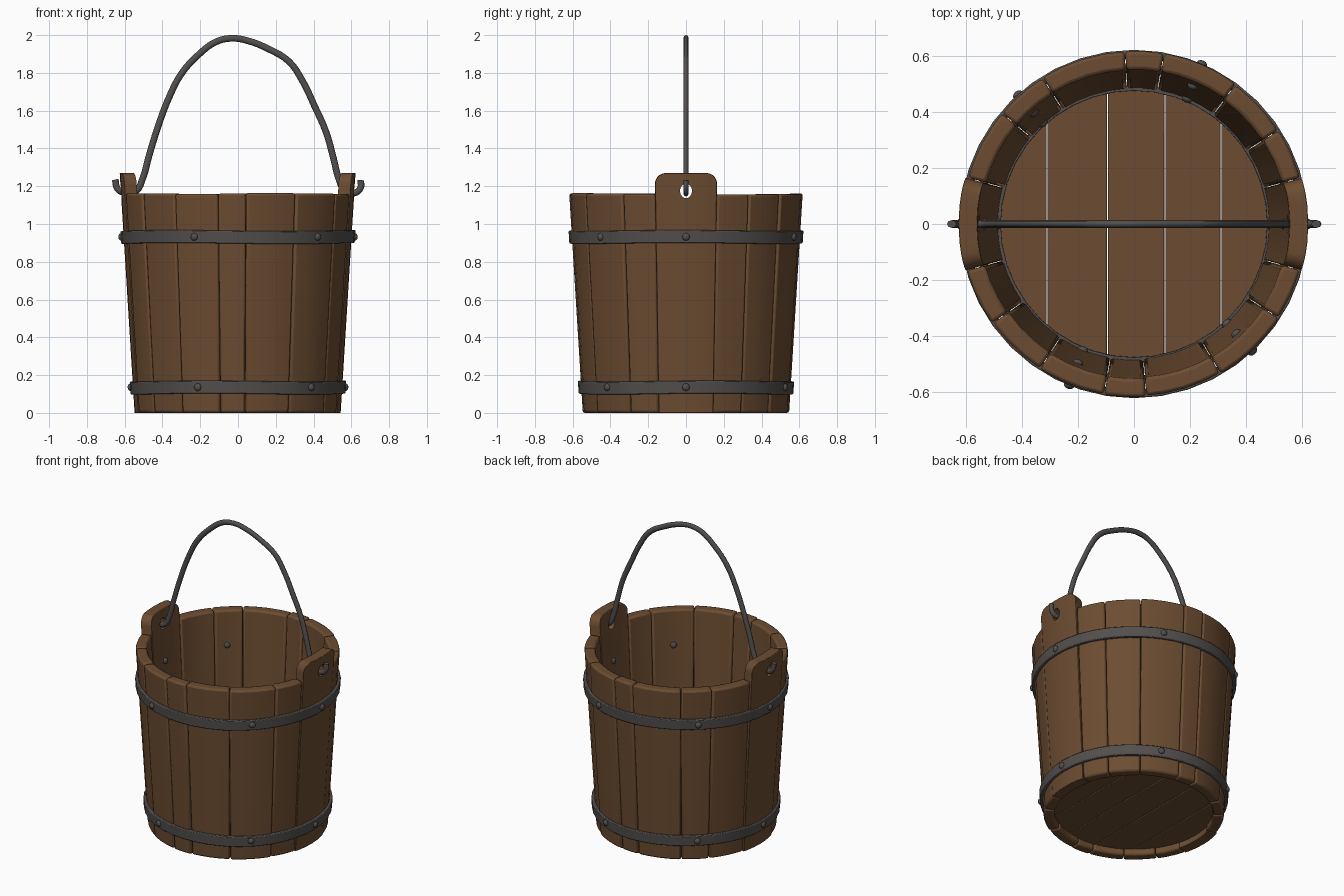
import bpy, bmesh, math, random
from math import sin, cos, radians, pi
from mathutils import Vector

random.seed(4)
old = bpy.data.objects.get("Cube")
if old:
    bpy.data.objects.remove(old, do_unlink=True)


def material(name, rgb, rough):
    m = bpy.data.materials.new(name)
    m.use_nodes = True
    m.diffuse_color = (*rgb, 1)
    bsdf = m.node_tree.nodes["Principled BSDF"]
    bsdf.inputs["Base Color"].default_value = (*rgb, 1)
    bsdf.inputs["Roughness"].default_value = rough
    return m


wood = material("brown_wood", (0.15, 0.073, 0.031), 0.8)
iron = material("dark_iron", (0.085, 0.078, 0.074), 0.6)

WALL = 0.067


def radius(z):
    """Outer radius of the tapered wall."""
    return 0.545 + 0.062 * z


def finish(bm, name, mat, bevel=0):
    bmesh.ops.recalc_face_normals(bm, faces=bm.faces)
    mesh = bpy.data.meshes.new(name)
    bm.to_mesh(mesh)
    bm.free()
    mesh.materials.append(mat)
    ob = bpy.data.objects.new(name, mesh)
    bpy.context.collection.objects.link(ob)
    bpy.ops.object.select_all(action="DESELECT")
    ob.select_set(True)
    bpy.context.view_layer.objects.active = ob
    bpy.ops.object.shade_smooth_by_angle(angle=radians(35))
    if bevel:
        mod = ob.modifiers.new("soft_edges", "BEVEL")
        mod.width = bevel
        mod.segments = 2
        mod.limit_method = "ANGLE"
        mod.angle_limit = radians(50)
    return ob


def sweep(bm, sections, closed):
    """Bridge a row of equal cross-sections into a solid."""
    rows = [[bm.verts.new(p) for p in s] for s in sections]
    n = len(rows[0])
    pairs = list(zip(rows, rows[1:]))
    if closed:
        pairs.append((rows[-1], rows[0]))
    else:
        bm.faces.new(rows[0])
        bm.faces.new(rows[-1][::-1])
    for a, b in pairs:
        for i in range(n):
            j = (i + 1) % n
            bm.faces.new((a[i], a[j], b[j], b[i]))


def polar(r, a, z):
    return Vector((r * cos(a), r * sin(a), z))


def stave(name, start, end, steps, top, bevel):
    """Curved board; top(t) gives its height for t from -1 to 1."""
    bm = bmesh.new()
    mid, half = radians(start + end) / 2, radians(end - start) / 2 - 0.002
    shift = random.uniform(-0.003, 0.003)
    sections = []
    for t in steps:
        a, z = mid + half * t, top(t)
        lo, hi = radius(0) + shift, radius(z) + shift
        sections.append([polar(lo, a, 0), polar(hi, a, z),
                         polar(hi - WALL, a, z), polar(lo - WALL, a, 0)])
    sweep(bm, sections, False)
    return finish(bm, name, wood, bevel)


# Wall staves of uneven width, with two tall ears at the sides
seams = [-15.5, 15.5, 33, 54, 80, 93, 122, 140, 164.5, 195.5,
         215, 237, 260, 274, 300, 327, 344.5]
ear_steps = [s * t for s, ts in ((-1, (1, .98, .93, .86, .76, .65, .4)),
                                 (1, (0, .4, .65, .76, .86, .93, .98, 1)))
             for t in ts]


def ear_top(t):
    u = max(0, (abs(t) - 0.65) / 0.35)
    return 1.27 - 0.06 * (1 - math.sqrt(max(0, 1 - u * u)))


for i, (a, b) in enumerate(zip(seams, seams[1:])):
    if b - a > 30:
        side = "left" if i == 0 else "right"
        ear = stave("ear_stave_" + side, a, b, ear_steps, ear_top, 0.016)
        # Round hole for the handle
        x = 0.59 if i == 0 else -0.59
        bpy.ops.mesh.primitive_cylinder_add(vertices=16, radius=0.032, depth=0.3,
                                            location=(x, 0, 1.175),
                                            rotation=(0, pi / 2, 0))
        cutter = bpy.context.object
        cutter.name = "hole_cutter_" + side
        cutter.scale.x = 1.2
        cutter.hide_render = True
        cutter.hide_set(True)
        cutter.display_type = "WIRE"
        cut = ear.modifiers.new("hole", "BOOLEAN")
        cut.operation = "DIFFERENCE"
        cut.object = cutter
    else:
        h = 1.16 + random.uniform(-0.004, 0.004)
        n = max(2, round((b - a) / 7))
        stave(f"stave_{i}", a, b, [2 * k / n - 1 for k in range(n + 1)],
              lambda t: h, 0.012)

# Floor planks, each a slice of a disc
FLOOR_R = 0.495
cuts = [-FLOOR_R, -0.31, -0.095, 0.11, 0.31, FLOOR_R]
for i, (x0, x1) in enumerate(zip(cuts, cuts[1:])):
    bm = bmesh.new()
    sections = []
    for k in range(9):
        x = x0 + 0.002 + (x1 - x0 - 0.004) * k / 8
        y = math.sqrt(FLOOR_R ** 2 - x * x)
        sections.append([(x, -y, 0.04), (x, y, 0.04), (x, y, 0.09), (x, -y, 0.09)])
    sweep(bm, sections, False)
    finish(bm, f"floor_plank_{i}", wood, 0.004)


def hoop(name, z0, z1, inner, outer, bevel=0.005):
    """Flat band following the wall, offset from its outer surface."""
    bm = bmesh.new()
    sections = []
    for k in range(40):
        a = 2 * pi * k / 40
        w = 0.003 * sin(3 * a + z0 * 9)
        sections.append([polar(radius(z) + off, a, z + w) for z, off in
                         ((z0, inner), (z0, outer), (z1, outer), (z1, inner))])
    sweep(bm, sections, True)
    finish(bm, name, iron, bevel)


hoop("upper_hoop", 0.897, 0.965, -0.01, 0.017)
hoop("lower_hoop", 0.1, 0.168, -0.01, 0.017)
hoop("floor_ring", 0.085, 0.1, -WALL - 0.008, -WALL + 0.01, 0)

# Rivets with heads on both faces of the wall
for label, z in (("upper", 0.932), ("lower", 0.136)):
    for k, deg in enumerate((0, 67, 132, 180, 248, 313)):
        for face, off in (("outer", 0.016), ("inner", -WALL)):
            bpy.ops.mesh.primitive_uv_sphere_add(
                segments=12, ring_count=8, radius=0.02,
                location=polar(radius(z) + off, radians(deg), z),
                rotation=(0, 0, radians(deg)))
            rivet = bpy.context.object
            rivet.name = f"{label}_{face}_rivet_{k}"
            rivet.scale.x = 0.75
            rivet.data.materials.append(iron)
            bpy.ops.object.shade_smooth()

# Bent wire handle with a hook at each end
path = [(-.65, 1.235), (-.638, 1.187), (-.6, 1.166), (-.54, 1.175), (-.505, 1.24),
        (-.47, 1.365), (-.415, 1.54), (-.365, 1.67), (-.3, 1.795), (-.205, 1.9),
        (-.115, 1.965), (-.035, 1.983), (.045, 1.972), (.165, 1.925), (.27, 1.86),
        (.34, 1.76), (.405, 1.625), (.465, 1.49), (.505, 1.35), (.535, 1.235),
        (.565, 1.178), (.615, 1.164), (.648, 1.19), (.65, 1.232)]
curve = bpy.data.curves.new("handle", "CURVE")
curve.dimensions = "3D"
curve.bevel_depth = 0.0175
curve.bevel_resolution = 2
curve.use_fill_caps = True
curve.resolution_u = 4
spline = curve.splines.new("BEZIER")
spline.bezier_points.add(len(path) - 1)
for p, (x, z) in zip(spline.bezier_points, path):
    p.co = (x, 0, z)
    p.handle_left_type = p.handle_right_type = "AUTO"
curve.materials.append(iron)
handle = bpy.data.objects.new("handle", curve)
handle.scale.y = 0.8
bpy.context.collection.objects.link(handle)
